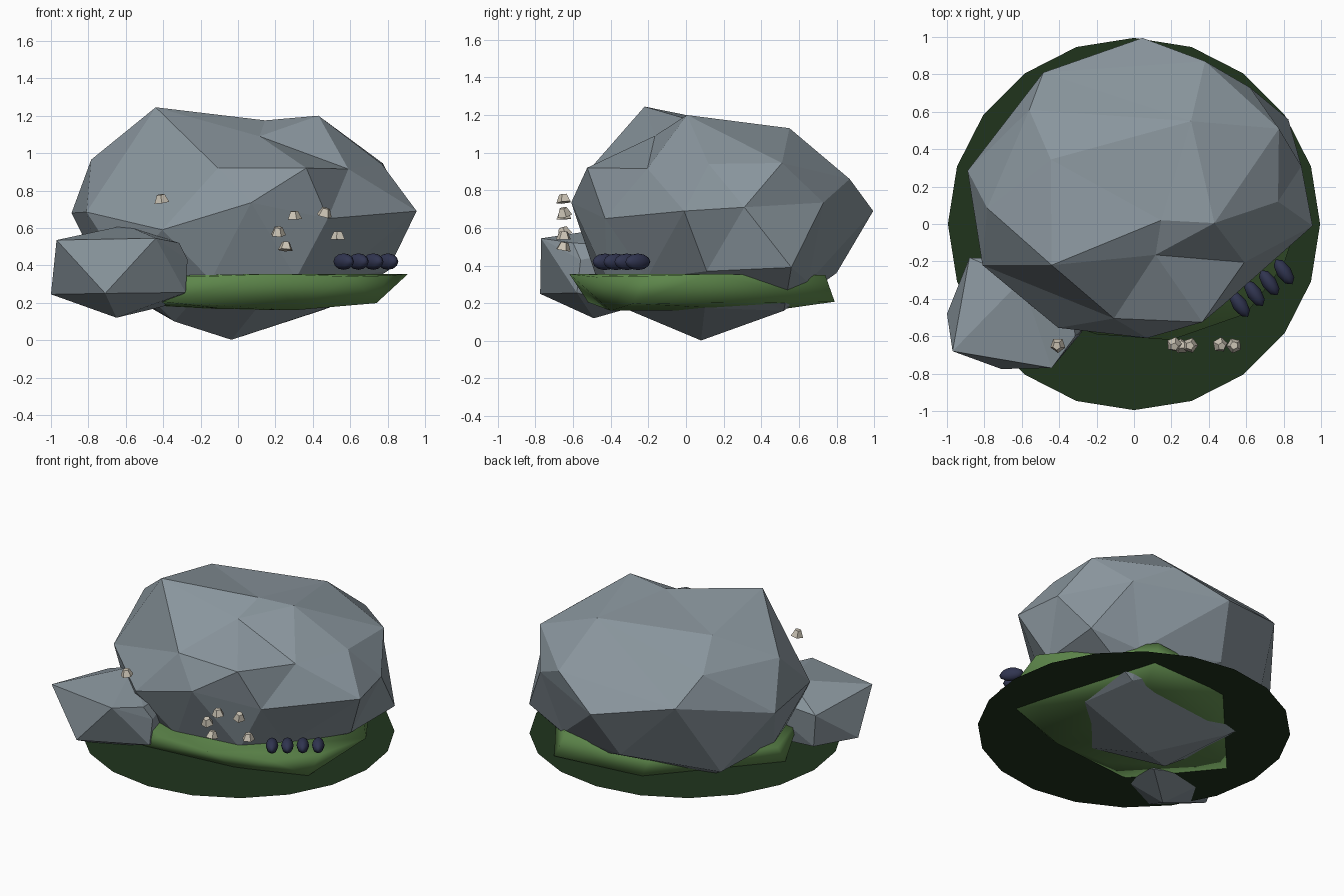
import bpy, bmesh, math, random
from mathutils import Vector

if "Cube" in bpy.data.objects:
    bpy.data.objects.remove(bpy.data.objects["Cube"])

random.seed(4)


def material(name, rgb):
    m = bpy.data.materials.new(name)
    m.diffuse_color = (*rgb, 1)
    m.use_nodes = True
    m.node_tree.nodes["Principled BSDF"].inputs["Base Color"].default_value = m.diffuse_color
    return m


STONE = material("stone", (0.25, 0.30, 0.335))
MOSS = material("moss", (0.11, 0.24, 0.07))
DARK_MOSS = material("dark_moss", (0.014, 0.034, 0.012))
SHELL = material("shell", (0.60, 0.55, 0.46))
NAVY = material("navy", (0.03, 0.035, 0.08))


def finish(name, bm, mat, smooth=False):
    bmesh.ops.recalc_face_normals(bm, faces=bm.faces)
    me = bpy.data.meshes.new(name)
    bm.to_mesh(me)
    bm.free()
    for p in me.polygons:
        p.use_smooth = smooth
    me.materials.append(mat)
    ob = bpy.data.objects.new(name, me)
    bpy.context.collection.objects.link(ob)
    return ob


def hull(name, pts, mat, smooth=False, center=None, radii=None):
    """Skin points; with a center, skin by direction so dents survive."""
    bm = bmesh.new()
    place = {}
    for p in pts:
        q = Vector(p)
        if center:
            d = q - Vector(center)
            d = Vector((d.x / radii[0], d.y / radii[1], d.z / radii[2]))
            q = d.normalized()
        place[bm.verts.new(q)] = Vector(p)
    bmesh.ops.convex_hull(bm, input=list(bm.verts))
    loose = [v for v in bm.verts if not v.link_faces]
    for v in bm.verts:
        if v in place:
            v.co = place[v]
    bmesh.ops.delete(bm, geom=loose, context='VERTS')
    return finish(name, bm, mat, smooth)


# Main boulder: crown, shoulders, waist, underside
crown = [(-.44, -.22, 1.245), (.43, .005, 1.2), (.145, .02, 1.175),
         (.305, .55, 1.13), (-.445, .345, 1.13), (.115, -.165, 1.09)]
shoulder = [(-.107, -.505, .92), (.365, -.525, .92), (.59, -.205, .915),
            (.775, .51, .945), (.77, .12, .94), (.38, .87, .86),
            (-.485, .81, .8), (-.56, .61, .98), (-.785, .085, .965)]
waist = [(-.81, -.22, .685), (-.405, -.555, .59), (.07, -.61, .735),
         (.48, -.43, .65), (.955, -.01, .69), (.895, .31, .71),
         (.825, .56, .39), (.62, .73, .735), (.045, .995, .69),
         (-.89, .285, .68)]
under = [(.52, -.21, .33), (.8, .11, .37), (-.145, -.47, .32), (.5, .65, .31),
         (.31, -.42, .33), (-.05, .8, .36), (-.6, .47, .26), (-.72, .05, .34),
         (-.6, -.33, .36), (-.035, .08, .002), (-.34, -.1, .1),
         (.45, .52, .16), (.49, .1, .175), (.1, -.32, .17), (-.48, .37, .18)]
hull("main_boulder", crown + shoulder + waist + under, STONE,
     center=(.03, .18, .65), radii=(.92, .8, .6))

# Small boulder beside it
hull("small_boulder", [
    (-.97, -.68, .535), (-1, -.48, .245), (-.65, -.49, .12), (-.28, -.58, .255),
    (-.27, -.56, .43), (-.6, -.3, .615), (-.88, -.18, .48), (-.35, -.2, .5),
    (-.4, -.28, .18), (-.85, -.2, .25), (-.44, -.77, .545), (-.71, -.775, .25),
    (-.315, -.6, .52)], STONE)

# Moss skirt: upper rim, lower rim and shallow underside
hull("moss_skirt", [
    (.91, .12, .355), (.55, .52, .34), (.42, .74, .35), (-.2, .68, .34),
    (-.78, .1, .34), (-.65, -.33, .34), (-.2, -.59, .34), (.2, -.62, .355),
    (.6, -.48, .34), (.8, -.22, .345),
    (.74, -.28, .198), (.47, .79, .208), (-.15, .7, .198), (-.77, 0, .2),
    (-.4, -.52, .205), (.3, -.4, .16), (-.1, -.4, .17), (.3, .45, .16),
    (-.35, .2, .165)], MOSS, smooth=True)

# Flat ground disc of dark moss
bm = bmesh.new()
bmesh.ops.create_circle(bm, cap_ends=True, segments=20, radius=.995)
ground = finish("ground_disc", bm, DARK_MOSS)
ground.location.z = .2

# Barnacles on the front
for k, (x, z) in enumerate([(-.41, .757), (.3, .668), (.465, .685),
                            (.215, .583), (.255, .503), (.535, .56)]):
    bm = bmesh.new()
    bmesh.ops.create_cone(bm, cap_ends=True, segments=5, radius1=.042,
                          radius2=.022, depth=.043)
    ob = finish(f"barnacle_{k + 1}", bm, SHELL)
    ob.location = (x, -.65, z)
    ob.rotation_euler = (0, random.uniform(-.35, .35), random.uniform(0, 6))

# Row of mussels
for k in range(4):
    bm = bmesh.new()
    bmesh.ops.create_uvsphere(bm, u_segments=8, v_segments=6, radius=1)
    ob = finish(f"mussel_{k + 1}", bm, NAVY, smooth=True)
    ob.scale = (.04, .08, .044)
    ob.location = (.565 + .079 * k, -.43 + .058 * k, .42)
    ob.rotation_euler = (0, 0, math.radians(34))
